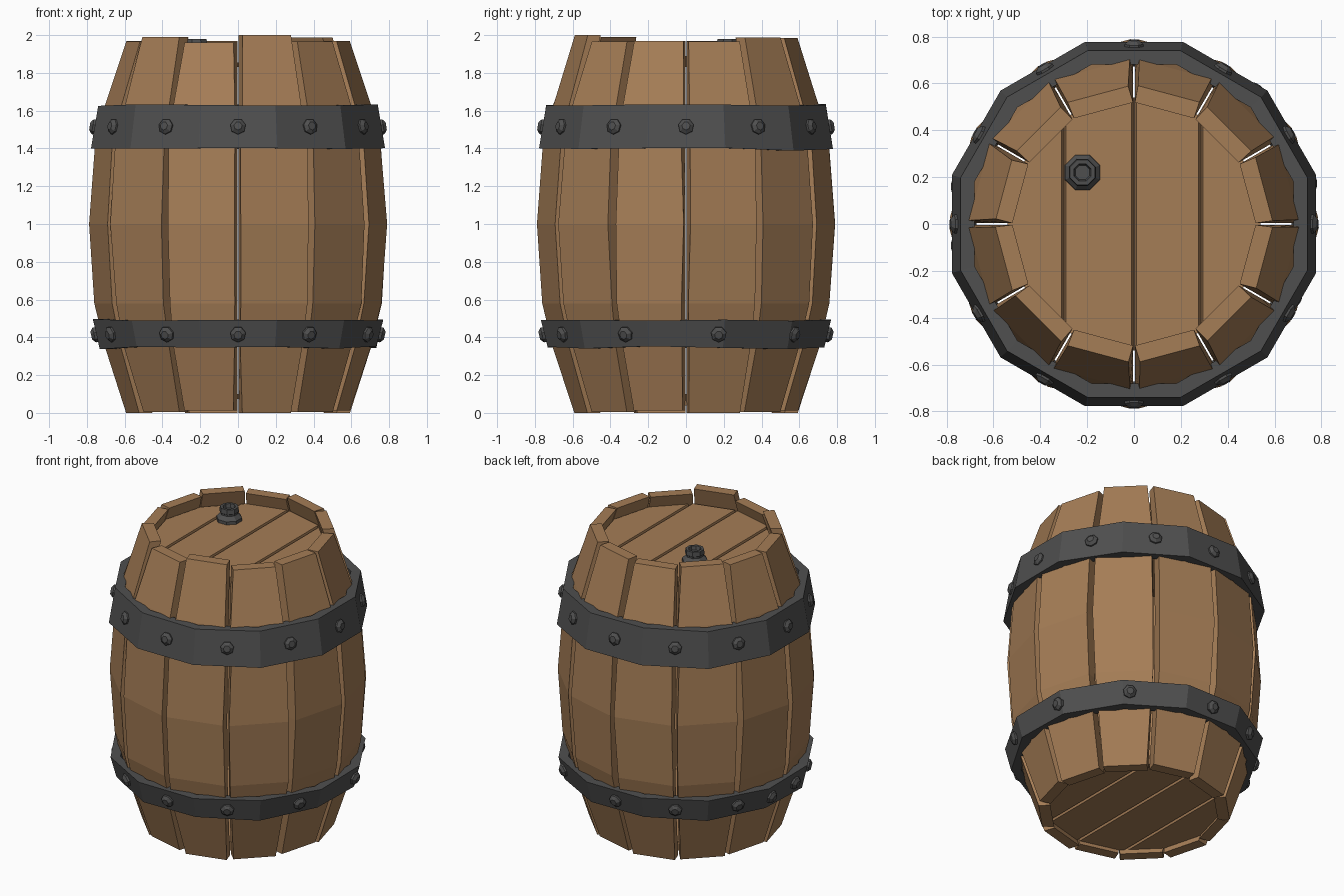
import bpy, bmesh, math, random
from mathutils import Vector, Matrix

if "Cube" in bpy.data.objects:
    bpy.data.objects.remove(bpy.data.objects["Cube"])

random.seed(4)
rad = math.radians


def material(name, rgb):
    m = bpy.data.materials.new(name)
    m.diffuse_color = (*rgb, 1)
    m.use_nodes = True
    m.node_tree.nodes["Principled BSDF"].inputs["Base Color"].default_value = m.diffuse_color
    return m


WOOD = material("oak wood", (0.376, 0.205, 0.093))
IRON = material("dark iron", (0.078, 0.078, 0.078))


def finish(bm, name, mat):
    bmesh.ops.recalc_face_normals(bm, faces=bm.faces)
    me = bpy.data.meshes.new(name)
    bm.to_mesh(me)
    bm.free()
    me.materials.append(mat)
    ob = bpy.data.objects.new(name, me)
    bpy.context.collection.objects.link(ob)
    return ob


def loft(bm, rings, capped=True, loop=False):
    """Skin a list of equal-length point rings."""
    vs = [[bm.verts.new(p) for p in r] for r in rings]
    n = len(vs[0])
    pairs = list(zip(vs, vs[1:])) + ([(vs[-1], vs[0])] if loop else [])
    for a, b in pairs:
        for i in range(n):
            j = (i + 1) % n
            bm.faces.new((a[i], a[j], b[j], b[i]))
    if capped and not loop:
        bm.faces.new(vs[0])
        bm.faces.new(vs[-1])


def ring(r, z, n, start=0.0, c=(0, 0)):
    return [Vector((c[0] + r * math.cos(start + math.tau * i / n),
                    c[1] + r * math.sin(start + math.tau * i / n), z)) for i in range(n)]


# Twelve bulging staves with V-shaped gaps and uneven tops
PROFILE = [(0, .597), (.35, .71), (.58, .765), (1.0, .793), (1.4, .763), (1.63, .708), (2.0, .595)]
TOPS = [1.967, 1.987, 1.985, 1.97, 1.985, 1.97, 1.965, 1.99, 1.962, 2.0, 1.965, 1.97]
HALF = rad(15)
for k, top in enumerate(TOPS):
    bm = bmesh.new()
    rot = Matrix.Rotation(rad(15 + 30 * k), 4, 'Z')
    rings = []
    for i, (z, r) in enumerate(PROFILE):
        z = top if i == len(PROFILE) - 1 else z
        if i == 0:
            z = 0.012 * (k % 3) / 2
        pts = []
        for side in (-1, 1):
            gap = .018 + random.uniform(-.006, .008)
            outer, inner = r, r - .075
            o = Vector((outer * math.cos(HALF), side * (outer * math.sin(HALF) - gap), z))
            q = Vector((inner * math.cos(HALF), side * (inner * math.sin(HALF) - .004), z))
            pts += [q, o] if side < 0 else [o, q]
        rings.append([rot @ p for p in pts])
    loft(bm, rings)
    finish(bm, f"stave_{k + 1}", WOOD)


# Lids: four planks each, cut from a twelve-sided disc, over a backing disc
def lid(name, z, up):
    cuts = [-.7, -.3, 0, .285, .7]
    for i in range(4):
        bm = bmesh.new()
        loft(bm, [ring(.54, z - up * .05, 12), ring(.54, z, 12)])
        for x, d in ((cuts[i] + .002, -1), (cuts[i + 1] - .002, 1)):
            # plank edges lean so that the seams open outwards
            geom = bm.verts[:] + bm.edges[:] + bm.faces[:]
            res = bmesh.ops.bisect_plane(bm, geom=geom, plane_co=(x - d * .008, 0, z),
                                         plane_no=(d, 0, up * .25), clear_outer=True)
            edges = [e for e in bm.edges if e.is_boundary]
            if edges:
                bmesh.ops.holes_fill(bm, edges=edges)
        finish(bm, f"{name}_plank_{i + 1}", WOOD)
    bm = bmesh.new()
    loft(bm, [ring(.54, z - up * .06, 12), ring(.54, z - up * .035, 12)])
    finish(bm, f"{name}_backing", WOOD)


lid("top_lid", 1.89, 1)
lid("bottom_lid", .04, -1)


# Iron hoops; radii are measured to the middle of each flat side
def hoop(name, z0, r0, z1, r1, thick=.06):
    bm = bmesh.new()
    s = 1 / math.cos(HALF)
    section = [(r0, z0), (r1, z1), (r1 - thick, z1), (r0 - thick, z0)]
    rings = [ring(r * s, z, 12, HALF) for r, z in section]
    for i in range(12):
        a, b = random.uniform(-.008, .008), random.uniform(-.006, .006)
        rings[0][i].z += a
        rings[3][i].z += a
        rings[1][i].z += b
        rings[2][i].z += b
    loft(bm, rings, loop=True)
    finish(bm, name, IRON)


hoop("upper_hoop", 1.395, .778, 1.63, .74)
hoop("lower_hoop", .345, .732, .493, .768)


# Faceted rivet heads, leaning with the hoop
def rivets(name, angles, z, r, tilt):
    for i, a in enumerate(angles):
        # radius of a flat-sided hoop at this angle
        off = (a + 15) % 30 - 15
        rr = r / math.cos(rad(off))
        bm = bmesh.new()
        loft(bm, [ring(.042, -.02, 7), ring(.042, .012, 7), ring(.022, .028, 7)])
        flat = a - off
        m = (Matrix.Translation((rr * math.cos(rad(a)), rr * math.sin(rad(a)), z))
             @ Matrix.Rotation(rad(flat), 4, 'Z') @ Matrix.Rotation(rad(90 - tilt), 4, 'Y'))
        bm.transform(m)
        finish(bm, f"{name}_{i + 1}", IRON)


rivets("upper_rivet", range(0, 360, 30), 1.515, .757, 9)
rivets("lower_rivet", [13, 48, 90, 120, 150, 168, 187, 207, 240, 270, 300, 335], .417, .75, -13)

# Bung: eight-sided tapered plug with a hollow top
bm = bmesh.new()
loft(bm, [ring(r, z, 8, rad(22.5), (-.22, .22)) for r, z in
          [(.082, 1.87), (.08, 1.91), (.055, 1.935), (.055, 1.945), (.062, 1.95),
           (.058, 1.98), (.04, 1.98), (.033, 1.955)]])
finish(bm, "bung", IRON)
